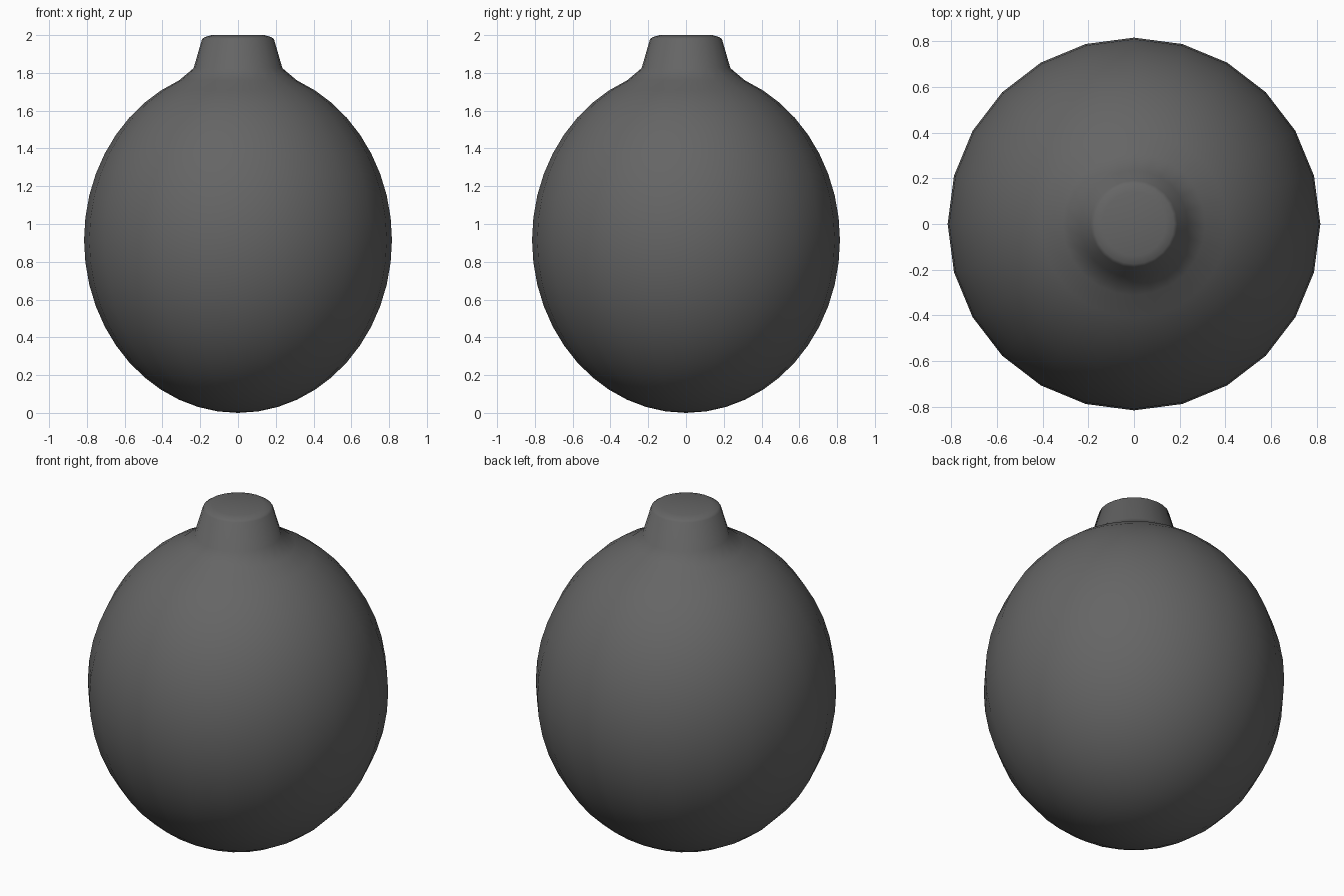
import bpy, bmesh, math

if "Cube" in bpy.data.objects:
    bpy.data.objects.remove(bpy.data.objects["Cube"])

SIDES = 24
R, H = 0.815, 0.915   # body half-width and half-height

# Profile: egg-shaped body from bottom pole up to the shoulder, then neck
profile = []
for i in range(1, 22):
    a = math.radians(7.5 * i)
    profile.append((R * math.sin(a), H - H * math.cos(a)))
profile += [(0.235, 1.825), (0.19, 1.98), (0.175, 1.99), (0.14, 2.0)]

bm = bmesh.new()
rings = []
for r, z in profile:
    rings.append([bm.verts.new((r * math.cos(2 * math.pi * k / SIDES),
                                r * math.sin(2 * math.pi * k / SIDES), z))
                  for k in range(SIDES)])

# Side walls
for lo, hi in zip(rings, rings[1:]):
    for k in range(SIDES):
        n = (k + 1) % SIDES
        bm.faces.new((lo[k], lo[n], hi[n], hi[k]))

# Bottom pole and flat top
pole = bm.verts.new((0, 0, 0))
for k in range(SIDES):
    bm.faces.new((pole, rings[0][(k + 1) % SIDES], rings[0][k]))
bm.faces.new(rings[-1])
bmesh.ops.recalc_face_normals(bm, faces=bm.faces)

mesh = bpy.data.meshes.new("round_body_with_neck")
bm.to_mesh(mesh)
bm.free()
body = bpy.data.objects.new("round_body_with_neck", mesh)
bpy.context.collection.objects.link(body)
for p in mesh.polygons:
    p.use_smooth = True

# Dark grey finish
mat = bpy.data.materials.new("dark_grey")
mat.diffuse_color = (0.13, 0.13, 0.13, 1)
mat.use_nodes = True
mat.node_tree.nodes["Principled BSDF"].inputs["Base Color"].default_value = mat.diffuse_color
mesh.materials.append(mat)
